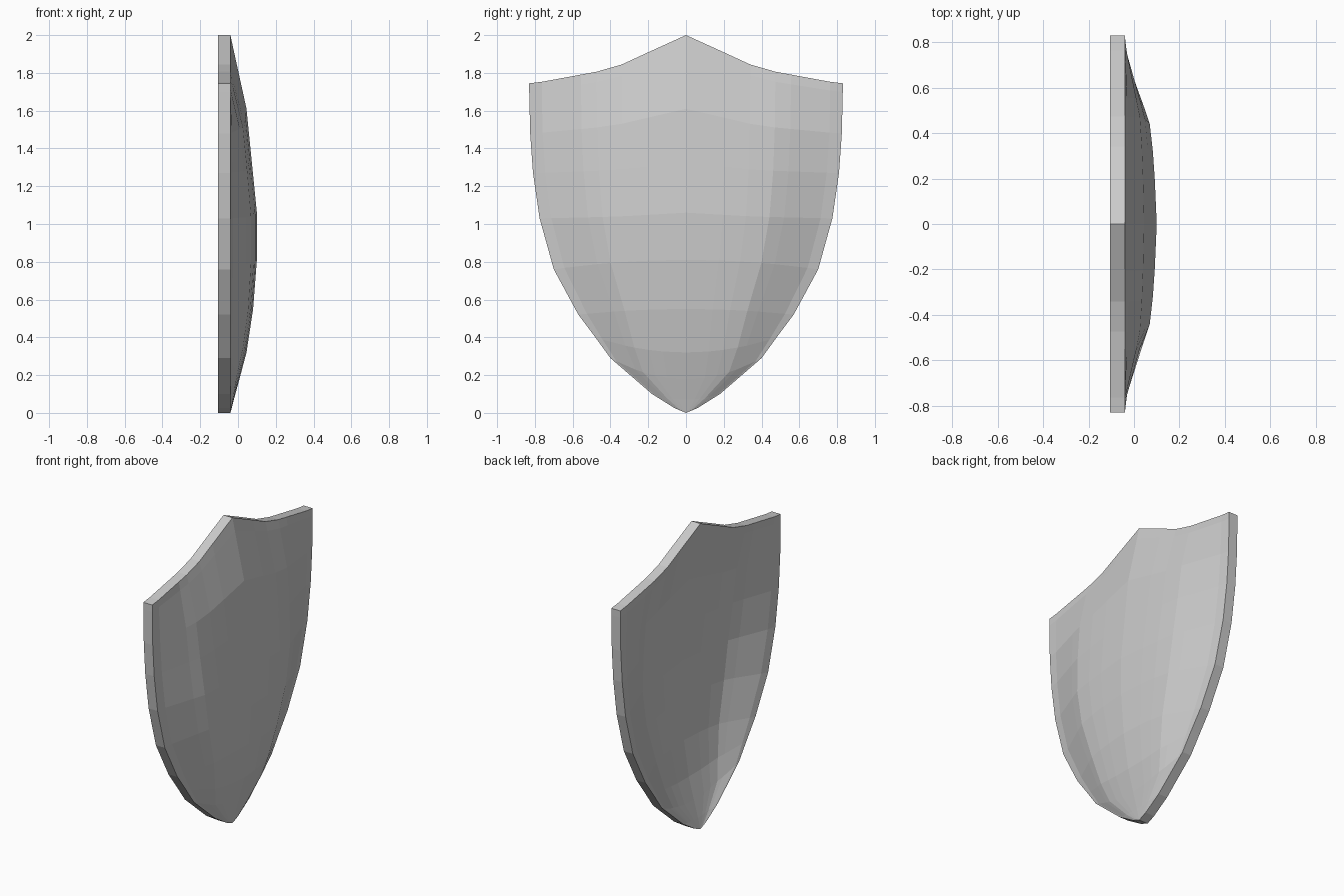
import bpy
import bmesh

cube = bpy.data.objects.get("Cube")
if cube:
    bpy.data.objects.remove(cube, do_unlink=True)

RIM_X = -0.04
THICKNESS = 0.065

# Half columns: (fraction of half width, bulge share, drop share along the top edge)
half = [(0, 1, 0), (0.25, 0.94, 0.37), (0.41, 0.88, 0.61), (0.57, 0.78, 0.76),
        (0.67, 0.59, 0.82), (0.92, 0.09, 0.97), (1, 0, 1)]
columns = [(-f, g, d) for f, g, d in reversed(half[1:])] + half

# Rows: (edge height, half width, centre height, bulge)
rows = [(1.745, 0.83, 2.0, 0), (1.70, 0.83, 1.92, 0.017), (1.48, 0.825, 1.61, 0.085),
        (1.27, 0.81, 1.32, 0.114), (1.03, 0.775, 1.06, 0.14), (0.76, 0.70, 0.81, 0.14),
        (0.52, 0.57, 0.55, 0.12), (0.40, 0.48, 0.32, 0.085), (0.29, 0.40, 0.18, 0.048),
        (0.10, 0.18, 0.07, 0.018), (0.025, 0.06, 0.015, 0.004), (0, 0, 0, 0)]

# Grey metal
grey = bpy.data.materials.new("grey metal")
grey.use_nodes = True
colour = (0.6, 0.6, 0.6, 1)
grey.diffuse_color = colour
grey.node_tree.nodes["Principled BSDF"].inputs["Base Color"].default_value = colour

# Domed front sheet
bm = bmesh.new()
grid = []
for edge_z, width, centre_z, bulge in rows:
    line = []
    for f, share, drop in columns:
        bend = drop if edge_z > 1 else f * f
        z = centre_z + (edge_z - centre_z) * bend
        line.append(bm.verts.new((RIM_X + bulge * share, f * width, z)))
    grid.append(line)
for upper, lower in zip(grid, grid[1:]):
    for i in range(len(columns) - 1):
        bm.faces.new((upper[i], lower[i], lower[i + 1], upper[i + 1]))
bmesh.ops.remove_doubles(bm, verts=bm.verts[:], dist=0.0005)

# Hollow back and straight rim
result = bmesh.ops.extrude_face_region(bm, geom=bm.faces[:], use_keep_orig=True)
back = [v for v in result["geom"] if isinstance(v, bmesh.types.BMVert)]
bmesh.ops.translate(bm, verts=back, vec=(-THICKNESS, 0, 0))
bmesh.ops.recalc_face_normals(bm, faces=bm.faces[:])

mesh = bpy.data.meshes.new("shield")
bm.to_mesh(mesh)
bm.free()
mesh.materials.append(grey)
shield = bpy.data.objects.new("shield", mesh)
bpy.context.collection.objects.link(shield)
